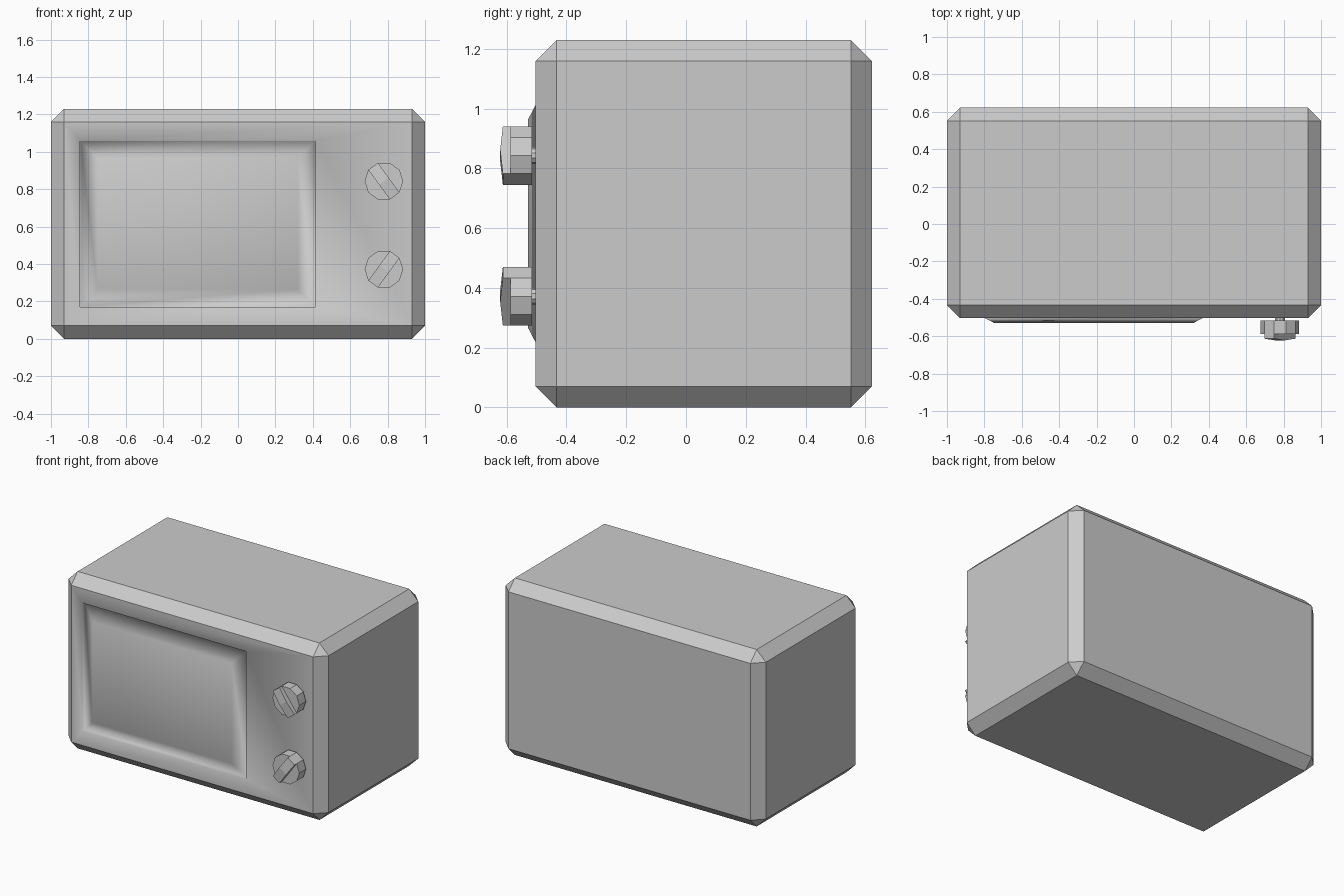
import bpy, bmesh
from math import cos, sin, pi
from mathutils import Matrix

if "Cube" in bpy.data.objects:
    bpy.data.objects.remove(bpy.data.objects["Cube"])


def make_object(name, bm):
    bmesh.ops.recalc_face_normals(bm, faces=bm.faces)
    mesh = bpy.data.meshes.new(name)
    bm.to_mesh(mesh)
    bm.free()
    obj = bpy.data.objects.new(name, mesh)
    bpy.context.collection.objects.link(obj)
    return obj


# Oven body: chamfered box with a grooved, raised door in its front face
FRONT, BACK, HEIGHT = -0.503, 0.622, 1.23
bm = bmesh.new()
bmesh.ops.create_cube(bm, size=1)
bmesh.ops.scale(bm, vec=(2, BACK - FRONT, HEIGHT), verts=bm.verts)
bmesh.ops.translate(bm, vec=(0, (FRONT + BACK) / 2, HEIGHT / 2), verts=bm.verts)
bmesh.ops.bevel(bm, geom=bm.edges[:], offset=0.07, offset_type='OFFSET',
                segments=1, affect='EDGES')
door = min(bm.faces, key=lambda f: f.calc_center_median().y)
smooth = [door]
for inset, y in ((0, FRONT), (0.003, -0.48), (0.095, -0.528)):
    smooth += bmesh.ops.inset_individual(bm, faces=[door], thickness=0.001)["faces"]
    mid = door.calc_center_median()
    for v in door.verts:
        v.co = (-0.845 + inset if v.co.x < mid.x else 0.415 - inset, y,
                0.17 + inset if v.co.z < mid.z else 1.06 - inset)
for f in smooth:
    f.smooth = True
make_object("oven_body", bm)


# Control knob: ten-sided drum with a slanted, slightly bowed grip ridge
def make_knob(name, z, flip):
    bm = bmesh.new()
    pts = [(0.103 * cos(i * pi / 5), 0.103 * sin(i * pi / 5)) for i in range(10)]
    back = [bm.verts.new((x, -0.515, h)) for x, h in pts]
    rim = [bm.verts.new((x, -0.588, h)) for x, h in pts]
    bm.faces.new(back)
    for i in range(10):
        j = (i + 1) % 10
        bm.faces.new((back[i], back[j], rim[j], rim[i]))
    # ridge between opposite rim edges 3-4 and 8-9
    top = {i: bm.verts.new((pts[i][0], -0.613, pts[i][1])) for i in (3, 4, 8, 9)}
    crown = []
    for a, b in ((3, 9), (4, 8)):
        m = (top[a].co + top[b].co) / 2
        m.y = -0.622
        crown.append(bm.verts.new(m))
    bm.faces.new((top[3], top[4], crown[1], crown[0]))
    bm.faces.new((crown[0], crown[1], top[8], top[9]))
    bm.faces.new((rim[3], rim[9], top[9], crown[0], top[3]))
    bm.faces.new((rim[4], rim[8], top[8], crown[1], top[4]))
    for a, b in ((3, 4), (8, 9)):
        bm.faces.new((rim[a], rim[b], top[b], top[a]))
    bm.faces.new([rim[i] for i in (9, 0, 1, 2, 3)])
    bm.faces.new([rim[i] for i in (4, 5, 6, 7, 8)])
    # short shaft behind the drum
    bmesh.ops.create_cone(bm, cap_ends=True, segments=10, radius1=0.028, radius2=0.028,
                          depth=0.03, matrix=Matrix.Translation((0, -0.505, 0))
                          @ Matrix.Rotation(pi / 2, 4, 'X'))
    if flip:
        bmesh.ops.scale(bm, vec=(-1, 1, 1), verts=bm.verts)
    bmesh.ops.translate(bm, vec=(0.78, 0, z), verts=bm.verts)
    make_object(name, bm)


make_knob("upper_knob", 0.843, False)
make_knob("lower_knob", 0.372, True)
